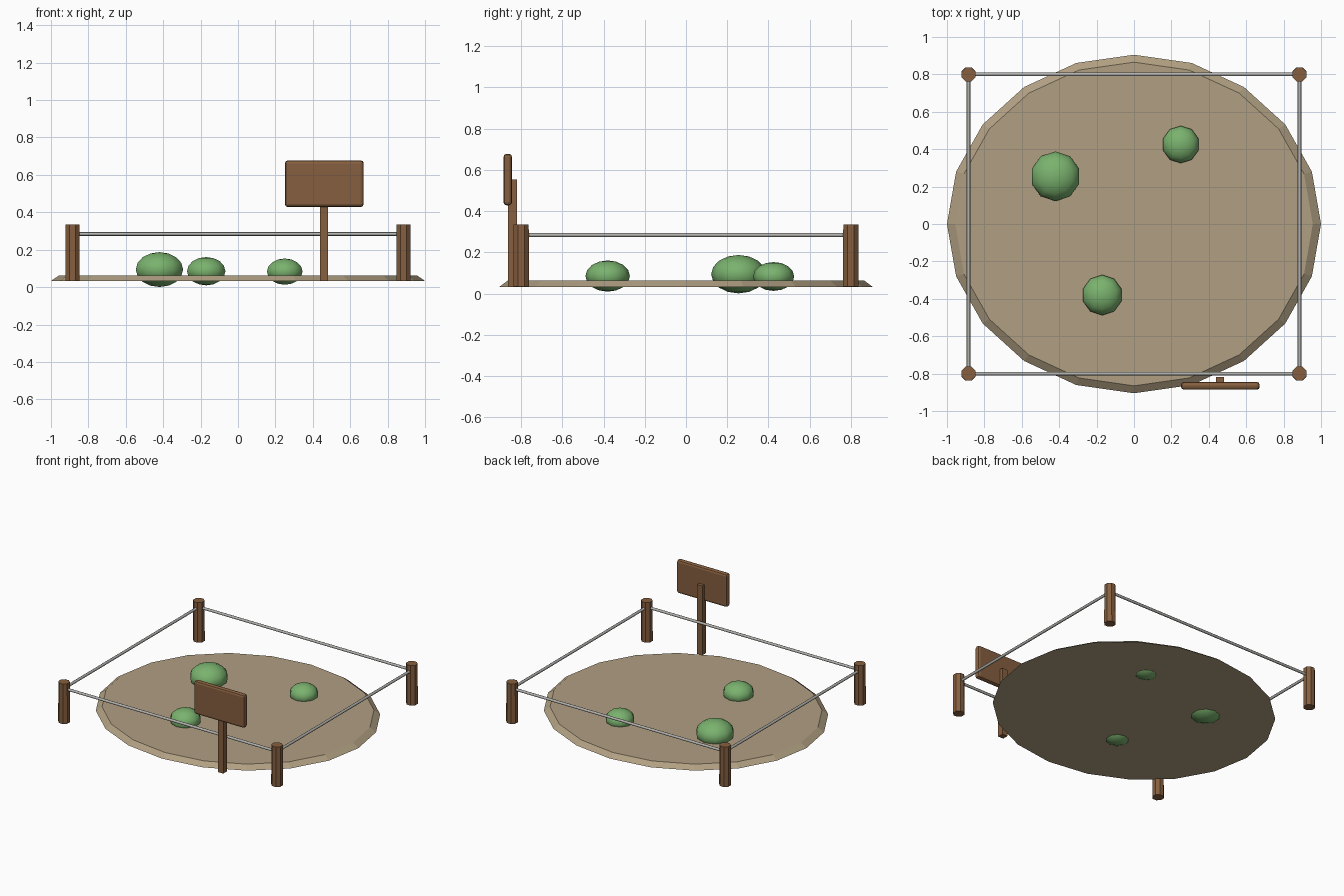
import bpy, math
from mathutils import Vector

if "Cube" in bpy.data.objects:
    bpy.data.objects.remove(bpy.data.objects["Cube"])


def material(name, rgb):
    # sRGB 0-255 to linear
    lin = [((c / 255 + 0.055) / 1.055) ** 2.4 for c in rgb]
    m = bpy.data.materials.new(name)
    m.diffuse_color = (*lin, 1)
    m.use_nodes = True
    m.node_tree.nodes["Principled BSDF"].inputs["Base Color"].default_value = m.diffuse_color
    return m


DIRT = material("dirt", (176, 159, 130))
LEAF = material("leaf_green", (122, 178, 110))
WOOD = material("brown_wood", (134, 95, 63))
ROPE = material("grey_rope", (180, 179, 175))


def finish(name, mat, smooth=False):
    ob = bpy.context.object
    ob.name = name
    ob.data.materials.append(mat)
    bpy.ops.object.transform_apply(location=False, rotation=True, scale=True)
    if smooth:
        bpy.ops.object.shade_smooth_by_angle(angle=math.radians(50))
    return ob


def box(name, x, y, z, mat):
    # x, y and z are (min, max) pairs
    mid = [(a + b) / 2 for a, b in (x, y, z)]
    bpy.ops.mesh.primitive_cube_add(size=1, location=mid)
    bpy.context.object.scale = [b - a for a, b in (x, y, z)]
    return finish(name, mat)


def rod(name, a, b, radius, mat):
    a, b = Vector(a), Vector(b)
    d = b - a
    bpy.ops.mesh.primitive_cylinder_add(vertices=8, radius=radius, depth=d.length,
                                        location=(a + b) / 2)
    bpy.context.object.rotation_euler = d.to_track_quat('Z', 'Y').to_euler()
    return finish(name, mat, True)


# oval dirt patch with sloping rim
bpy.ops.mesh.primitive_cone_add(vertices=20, radius1=1, radius2=0.956, depth=0.03,
                                location=(0, 0, 0.048))
bpy.context.object.scale = (1, 0.905, 1)
finish("dirt_patch", DIRT)

# bushes: x, y, z, radius
for i, (x, y, z, r) in enumerate([(-0.42, 0.255, 0.094, 0.133),
                                  (0.25, 0.425, 0.083, 0.1),
                                  (-0.17, -0.38, 0.085, 0.108)]):
    bpy.ops.mesh.primitive_uv_sphere_add(segments=10, ring_count=8, radius=r,
                                         location=(x, y, z))
    bpy.context.object.scale = (1, 1, 0.7)
    finish(f"bush_{i + 1}", LEAF, True)

# corner posts, with a rope from each to the next
corners = [(-0.885, -0.8), (0.885, -0.8), (0.885, 0.8), (-0.885, 0.8)]
for i, (x, y) in enumerate(corners):
    bpy.ops.mesh.primitive_cone_add(vertices=8, radius1=0.041, radius2=0.04, depth=0.3,
                                    location=(x, y, 0.184),
                                    rotation=(0, 0, math.pi / 8))
    finish(f"fence_post_{i + 1}", WOOD)
    nx, ny = corners[(i + 1) % 4]
    rod(f"rope_{i + 1}", (x, y, 0.284), (nx, ny, 0.284), 0.01, ROPE)

# sign: square stake and rounded board
box("sign_stake", (0.438, 0.482), (-0.863, -0.819), (0.033, 0.553), WOOD)
board = box("sign_board", (0.251, 0.672), (-0.886, -0.844), (0.428, 0.678), WOOD)
bev = board.modifiers.new("rounded_edges", 'BEVEL')
bev.width = 0.016
bev.segments = 2
